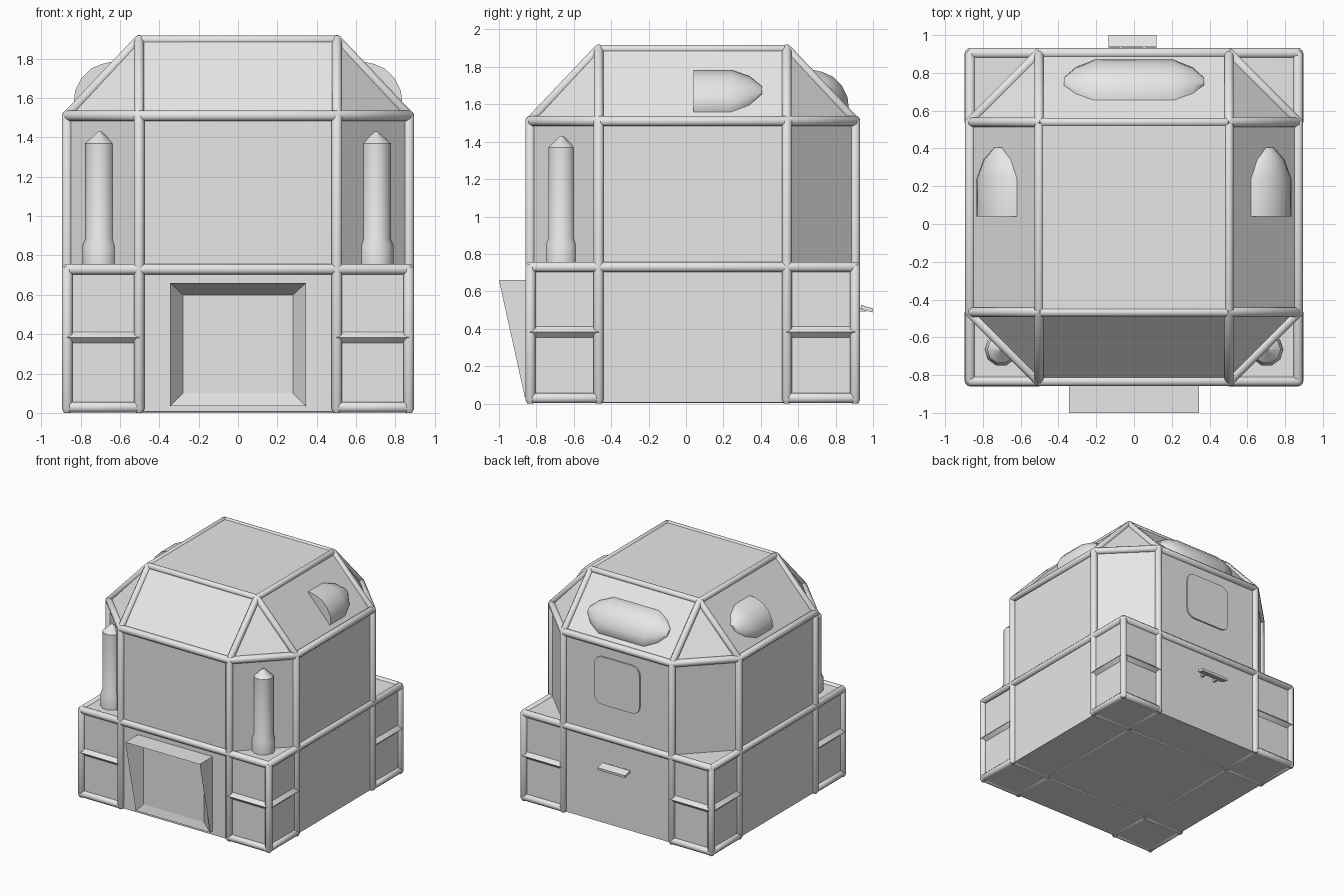
import bpy, bmesh, math
from mathutils import Vector

if "Cube" in bpy.data.objects:
    bpy.data.objects.remove(bpy.data.objects["Cube"])

YC, H, P, R = 0.036, 0.868, 0.503, 0.029   # centre y, half width, post offset, pipe radius
Z_MID, Z_EAVE, Z_TOP = 0.73, 1.51, 1.895

grey = bpy.data.materials.new("light_grey")
grey.diffuse_color = (0.8, 0.8, 0.8, 1)
grey.use_nodes = True
grey.node_tree.nodes["Principled BSDF"].inputs["Base Color"].default_value = grey.diffuse_color


def finish(name, bm, smooth=0):
    bmesh.ops.recalc_face_normals(bm, faces=bm.faces)
    for f in bm.faces:
        f.smooth = smooth > 0
    me = bpy.data.meshes.new(name)
    bm.to_mesh(me)
    bm.free()
    if smooth:
        me.set_sharp_from_angle(angle=math.radians(smooth))
    me.materials.append(grey)
    ob = bpy.data.objects.new(name, me)
    bpy.context.collection.objects.link(ob)
    return ob


def loft(bm, rings, caps=True):
    vs = [[bm.verts.new(p) for p in r] for r in rings]
    n = len(vs[0])
    for a, b in zip(vs, vs[1:]):
        for i in range(n):
            j = (i + 1) % n
            bm.faces.new((a[i], a[j], b[j], b[i]))
    if caps:
        bm.faces.new(vs[0])
        bm.faces.new(vs[-1])


def pipe(bm, a, b, r=R, sides=8):
    # Rod with slightly chamfered ends
    a, b = Vector(a), Vector(b)
    d = (b - a).normalized()
    q = d.to_track_quat('Z', 'Y')
    off = math.pi / sides if sides > 4 else 0
    rings = []
    for c, k in ((a - d * 0.02, .6), (a, 1), (b, 1), (b + d * 0.02, .6)):
        rings.append([c + q @ Vector((k * r * math.cos(off + math.tau * i / sides),
                                      k * r * math.sin(off + math.tau * i / sides), 0))
                      for i in range(sides)])
    loft(bm, rings)


def box(bm, x0, x1, y0, y1, z0, z1):
    loft(bm, [[(x0, y0, z), (x1, y0, z), (x1, y1, z), (x0, y1, z)] for z in (z0, z1)])


def octagon(z):
    pts = [(P, -H), (H, -P), (H, P), (P, H), (-P, H), (-H, P), (-H, -P), (-P, -H)]
    return [(x, y + YC, z) for x, y in pts]


# Square lower hull
bm = bmesh.new()
box(bm, -H, H, YC - H, YC + H, 0.006, Z_MID + 0.015)
finish("lower_hull", bm)

# Eight-sided upper hull with hipped roof
bm = bmesh.new()
loft(bm, [octagon(Z_MID), octagon(Z_EAVE)], caps=False)
eave = [bm.verts.new(p) for p in octagon(Z_EAVE)]
top = [bm.verts.new((sx * P, YC + sy * P, Z_TOP + 0.015))
       for sx, sy in ((1, -1), (1, 1), (-1, 1), (-1, -1))]
bm.faces.new(top)
for i in range(4):
    e = 2 * i
    bm.faces.new((eave[e], eave[e + 1], top[i]))
    bm.faces.new((eave[e + 1], eave[(e + 2) % 8], top[(i + 1) % 4], top[i]))
bmesh.ops.remove_doubles(bm, verts=bm.verts, dist=0.0005)
finish("upper_hull_and_roof", bm)

# Tubular frame: each quarter repeated by sign
bm = bmesh.new()
for sx in (-1, 1):
    for sy in (-1, 1):
        def q(x, y, z):
            return (sx * x, YC + sy * y, z)
        pipe(bm, q(H, H, 0.02), q(H, H, Z_MID))
        for x, y in ((P, H), (H, P)):
            pipe(bm, q(x, y, 0.02), q(x, y, Z_EAVE))
            pipe(bm, q(x, y, Z_EAVE), q(P, P, Z_TOP), 0.027)
            pipe(bm, q(x, y, R), q(H, H, R))
            pipe(bm, q(x, y, 0.383), q(H, H, 0.383), 0.029, 4)
            pipe(bm, q(x, y, R), q(P, P, R))
        pipe(bm, q(P, H, Z_EAVE), q(H, P, Z_EAVE))
for s in (-1, 1):
    y = YC + s * H
    pipe(bm, (-H, y, Z_MID), (H, y, Z_MID))
    pipe(bm, (s * H, YC - H, Z_MID), (s * H, YC + H, Z_MID))
    pipe(bm, (-P, y, Z_EAVE), (P, y, Z_EAVE))
    pipe(bm, (s * H, YC - P, Z_EAVE), (s * H, YC + P, Z_EAVE))
    pipe(bm, (-P, YC + s * P, Z_TOP), (P, YC + s * P, Z_TOP), 0.025)
    pipe(bm, (s * P, YC - P, Z_TOP), (s * P, YC + P, Z_TOP), 0.025)
    # Thin seams under the floor
    pipe(bm, (-P, YC + s * P, 0.02), (P, YC + s * P, 0.02), 0.019)
    pipe(bm, (s * P, YC - P, 0.02), (s * P, YC + P, 0.02), 0.019)
finish("tubular_frame", bm, 50)

# Front hopper: wedge-shaped hood with funnel sides
bm = bmesh.new()
wall = YC - H + 0.005
def rim(w, yt, yb, zt, zb):
    return [(-w, yb, zb), (w, yb, zb), (w, yt, zt), (-w, yt, zt)]
loft(bm, [rim(0.345, wall, wall, 0.66, 0.035), rim(0.345, -1.0, -0.862, 0.66, 0.035),
          rim(0.28, -0.85, -0.85, 0.60, 0.10)])
finish("front_hopper", bm)

# Exhaust stacks half sunk into the front chamfered walls
for sx, side in ((-1, "left"), (1, "right")):
    bm = bmesh.new()
    rings = []
    for r, z in ((0.088, 0.74), (0.088, 0.85), (0.074, 0.885), (0.074, 1.37), (0.008, 1.43)):
        rings.append([(sx * 0.703 + r * math.cos(math.tau * i / 10),
                       -0.665 + r * math.sin(math.tau * i / 10), z) for i in range(10)])
    loft(bm, rings)
    finish(side + "_exhaust_stack", bm, 40)


# Domed blisters on the roof slopes
def blister(name, origin, along, up, out, sections):
    arc = [(-.163, -.01), (-.15, .022), (-.105, .056), (-.04, .076), (.03, .075),
           (.085, .052), (.13, .022), (.155, -.01)]
    o, t, u, n = map(Vector, (origin, along, up, out))
    u.normalize()
    n.normalize()
    bm = bmesh.new()
    loft(bm, [[o + t * s + u * a * k + n * (b * k if b > 0 else b) for a, b in arc]
              for s, k in sections])
    finish(name, bm, 50)


tail = [(0.04, 1), (0.24, 1), (0.34, 0.68), (0.405, 0.2)]
for sx, side in ((-1, "left"), (1, "right")):
    blister(side + "_roof_scoop", (sx * 0.715, 0, 1.675), (0, 1, 0),
            (-sx * 0.365, 0, 0.385), (sx * 0.385, 0, 0.365), tail)
blister("rear_roof_blister", (0, YC + 0.715, 1.675), (1, 0, 0),
        (0, -0.365, 0.385), (0, 0.385, 0.365),
        [(-.37, .2), (-.31, .65), (-.21, 1), (.21, 1), (.31, .65), (.37, .2)])

# Rounded rear hatch plate
back = YC + H
bm = bmesh.new()
outline = []
for cx, cz, a0 in ((.14, 1.33, 0), (-.14, 1.33, 90), (-.14, 1.07, 180), (.14, 1.07, 270)):
    for k in range(5):
        a = math.radians(a0 + 22.5 * k)
        outline.append((cx + .07 * math.cos(a), cz + .07 * math.sin(a)))
loft(bm, [[(x, y, z) for x, z in outline] for y in (back - 0.005, back + 0.012)])
finish("rear_hatch", bm)

# Rear step: tilted board on two brackets
bm = bmesh.new()
loft(bm, [[(x, 0.935, 0.503), (x, 0.998, 0.487), (x, 1.0, 0.508), (x, 0.937, 0.527)]
          for x in (-0.135, 0.12)])
for x in (-0.07, 0.055):
    box(bm, x - 0.01, x + 0.01, back - 0.01, 0.965, 0.493, 0.512)
finish("rear_step", bm)
